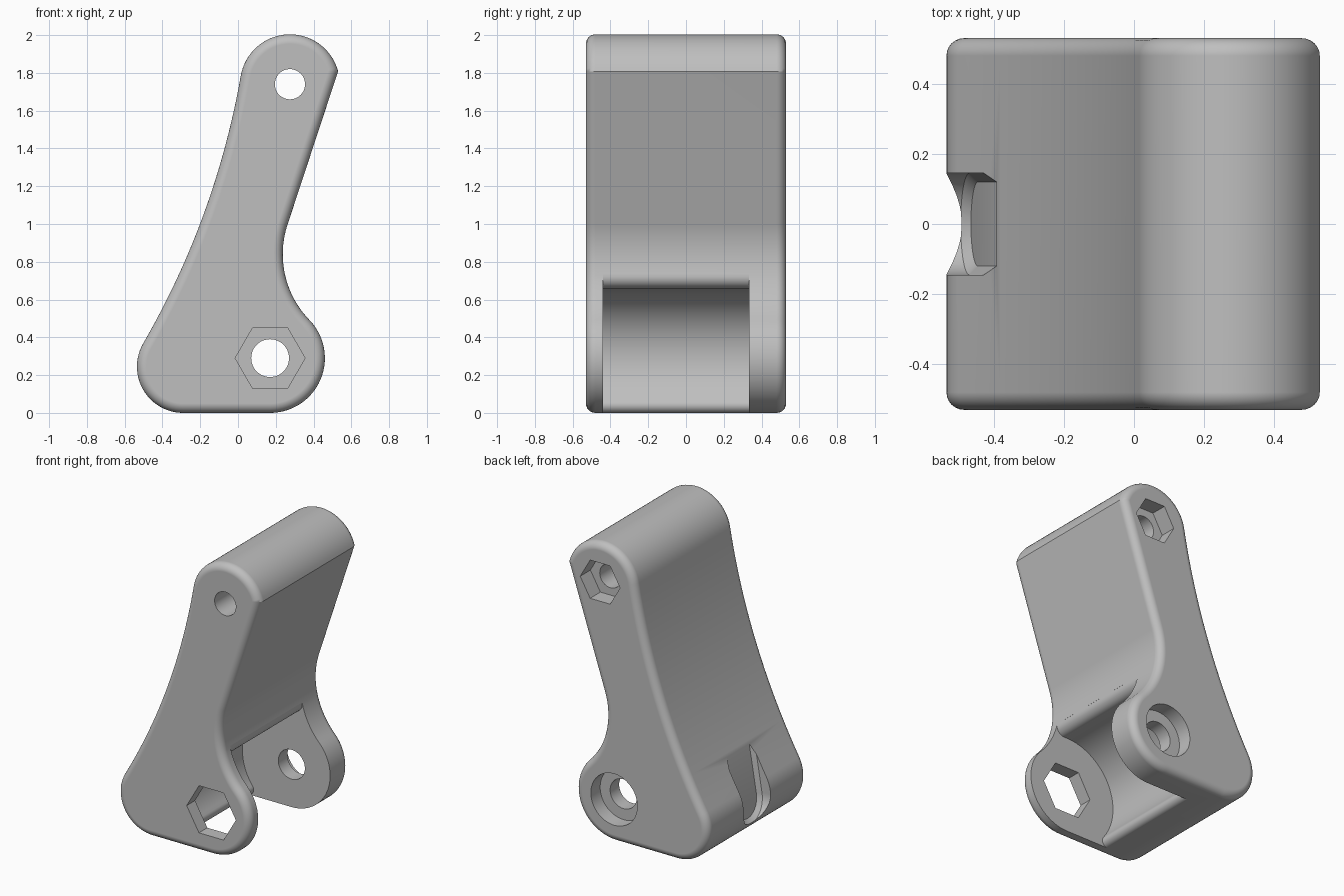
import bpy, bmesh
from math import sin, cos, radians, pi
from mathutils import Vector

cube = bpy.data.objects.get("Cube")
if cube:
    bpy.data.objects.remove(cube, do_unlink=True)

HALF = 0.53                 # half the depth
PIVOT = (0.17, 0.29)        # lower pin axis (x, z)
TIP = (0.275, 1.74)         # upper pin axis (x, z)


def arc(c, r, a0, a1, n):
    """Points on a circle from angle a0 to a1 in degrees."""
    step = (a1 - a0) / n
    return [(c[0] + r * cos(radians(a0 + i * step)),
             c[1] + r * sin(radians(a0 + i * step))) for i in range(n + 1)]


def make_object(name, bm):
    bmesh.ops.recalc_face_normals(bm, faces=bm.faces)
    mesh = bpy.data.meshes.new(name)
    bm.to_mesh(mesh)
    bm.free()
    obj = bpy.data.objects.new(name, mesh)
    bpy.context.collection.objects.link(obj)
    return obj


def extrude_y(name, points, y0, y1, fillet=0):
    """Prism of an (x, z) outline between two depths, with rounded rims."""
    bm = bmesh.new()
    face = bm.faces.new([bm.verts.new((x, y0, z)) for x, z in points])
    res = bmesh.ops.extrude_face_region(bm, geom=[face])
    new = [v for v in res["geom"] if isinstance(v, bmesh.types.BMVert)]
    bmesh.ops.translate(bm, verts=new, vec=(0, y1 - y0, 0))
    if fillet:
        rims = [e for e in bm.edges if abs(e.verts[0].co.y - e.verts[1].co.y) < 1e-5]
        bmesh.ops.bevel(bm, geom=rims, offset=fillet, segments=6,
                        profile=0.5, affect='EDGES', clamp_overlap=False)
    return make_object(name, bm)


def pin_cut(name, c, r, y0, y1, sides=48):
    return extrude_y(name, arc(c, r, 0, 360, sides)[:-1], y0, y1)


# Body outline: two lower lobes, hollow flank, rounded tip, waisted arm
outline = arc(PIVOT, 0.29, -90, 44, 28)
outline += arc((0.737, 0.84), 0.5, 224, 162, 20)[1:]
outline += arc(TIP, 0.264, 15, 170, 32)
start, end = Vector(outline[-1]), Vector((-0.502, 0.368))
chord = end - start
side = Vector((-chord.y, chord.x)).normalized() * 0.0665
for i in range(1, 24):
    t = i / 24
    p = start + chord * t + side * (4 * t * (1 - t))
    outline.append((p.x, p.y))
outline += arc((-0.29, 0.245), 0.245, 150, 270, 24)
body = extrude_y("lever_body", outline, -HALF, HALF, 0.05)

# Clearance between the two ears, blended into the waist and the base
gap = [(1, 0.75)]
gap += arc((0.19, 0.719), 0.06, 12.5, -92.7, 10)
gap += arc(PIVOT, 0.37, 87.3, 217.6, 36)[1:]
gap += arc((-0.155, 0.04), 0.04, 37.6, -90, 8)[1:]
gap += [(-0.155, -0.3), (1, -0.3)]
cutters = [extrude_y("ear_gap_cutter", gap, -0.44, 0.333)]

# Pin holes with hexagonal pockets and a counterbore
cutters += [
    pin_cut("lower_hex_cutter", PIVOT, 0.185, -0.7, -0.3, 6),
    pin_cut("lower_pin_cutter", PIVOT, 0.1, 0.2, 0.7),
    pin_cut("counterbore_cutter", PIVOT, 0.175, 0.43, 0.7),
    pin_cut("upper_pin_cutter", TIP, 0.08, -0.7, 0.7),
    pin_cut("upper_hex_cutter", TIP, 0.15, 0.42, 0.7, 6),
]


# Notch in the flank: U-shaped, open at the top, with a sloped bevelled floor
def notch_ring(bm, r, depth):
    points = [(-r, 0.8)] + arc((0, 0.25), r, 180, 360, 24) + [(r, 0.8)]
    return [bm.verts.new((depth(z), y, z)) for y, z in points]


bm = bmesh.new()
rings = [notch_ring(bm, 0.145, lambda z: -0.8),
         notch_ring(bm, 0.145, lambda z: -0.512 + 0.167 * z),
         notch_ring(bm, 0.12, lambda z: -0.487 + 0.167 * z)]
for a, b in zip(rings, rings[1:]):
    for i in range(len(a)):
        j = (i + 1) % len(a)
        bm.faces.new((a[i], a[j], b[j], b[i]))
bm.faces.new(rings[0])
bm.faces.new(rings[-1])
cutters.append(make_object("flank_notch_cutter", bm))

# Carve the body and discard the cutters
for cutter in cutters:
    cutter.hide_render = True
    mod = body.modifiers.new(cutter.name, 'BOOLEAN')
    mod.operation = 'DIFFERENCE'
    mod.solver = 'EXACT'
    mod.object = cutter
bpy.context.view_layer.update()
graph = bpy.context.evaluated_depsgraph_get()
carved = bpy.data.meshes.new_from_object(body.evaluated_get(graph))
body.modifiers.clear()
body.data = carved
for cutter in cutters:
    bpy.data.objects.remove(cutter, do_unlink=True)

# One plain grey material
grey = bpy.data.materials.new("light_grey")
grey.use_nodes = True
colour = (0.52, 0.52, 0.52, 1)
grey.diffuse_color = colour
grey.node_tree.nodes["Principled BSDF"].inputs["Base Color"].default_value = colour
carved.materials.clear()
carved.materials.append(grey)

# Smooth shading with crisp cut edges
bpy.ops.object.select_all(action='DESELECT')
body.select_set(True)
bpy.context.view_layer.objects.active = body
bpy.ops.object.shade_smooth_by_angle(angle=radians(28))
weighted = body.modifiers.new("weighted_normals", 'WEIGHTED_NORMAL')
weighted.keep_sharp = True
